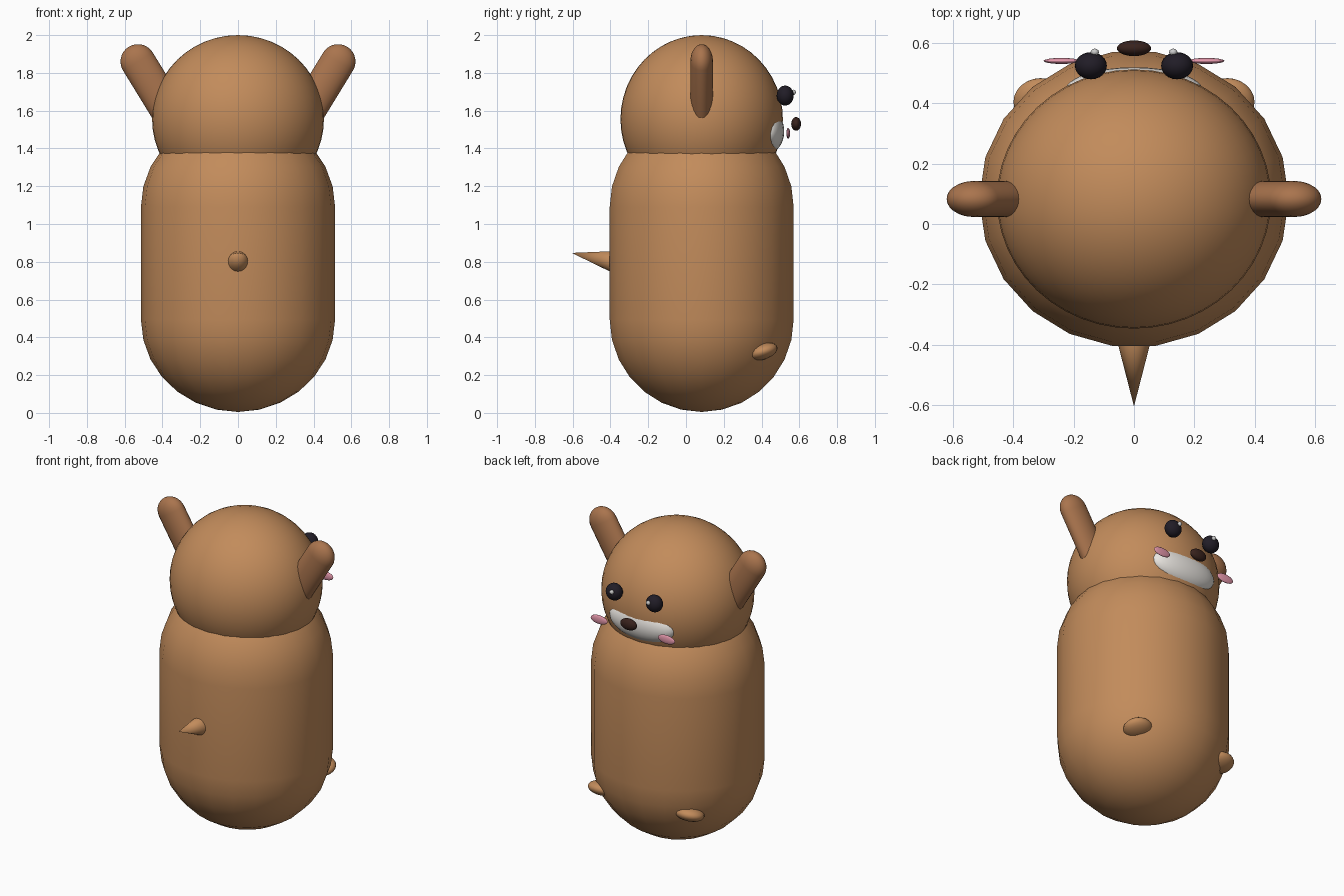
import bpy, bmesh, math
from mathutils import Vector, Matrix

if "Cube" in bpy.data.objects:
    bpy.data.objects.remove(bpy.data.objects["Cube"])


def material(name, rgb):
    m = bpy.data.materials.new(name)
    m.diffuse_color = (*rgb, 1)
    m.use_nodes = True
    m.node_tree.nodes["Principled BSDF"].inputs["Base Color"].default_value = m.diffuse_color
    return m


FUR = material("fur", (0.54, 0.26, 0.105))
EAR = material("ear_fur", (0.40, 0.175, 0.075))
CREAM = material("cream", (0.82, 0.79, 0.75))
DARK = material("eye_dark", (0.015, 0.012, 0.02))
NOSE = material("nose_brown", (0.04, 0.016, 0.012))
PINK = material("pink", (0.80, 0.32, 0.42))
WHITE = material("white", (0.95, 0.95, 0.95))


def finish(name, bm, mat):
    bmesh.ops.recalc_face_normals(bm, faces=bm.faces)
    for f in bm.faces:
        f.smooth = True
    me = bpy.data.meshes.new(name)
    bm.to_mesh(me)
    bm.free()
    me.materials.append(mat)
    ob = bpy.data.objects.new(name, me)
    bpy.context.collection.objects.link(ob)
    bpy.context.view_layer.objects.active = ob
    bpy.ops.object.select_all(action='DESELECT')
    ob.select_set(True)
    bpy.ops.object.shade_smooth_by_angle(angle=math.radians(40))
    return ob


def ellipsoid(name, loc, radii, mat, tilt=0, segs=24):
    bm = bmesh.new()
    bmesh.ops.create_uvsphere(bm, u_segments=segs, v_segments=segs // 2, radius=1)
    bm.transform(Matrix.Translation(loc) @ Matrix.Rotation(tilt, 4, 'X')
                 @ Matrix.Diagonal((*radii, 1)))
    return finish(name, bm, mat)


def capsule(name, rx, ry, rz, low, high, matrix, mat, segs=22, steps=7):
    """Round-ended cylinder; low and high are the centres of the caps."""
    arc = [math.pi / 2 * i / steps for i in range(steps + 1)]
    prof = [(math.sin(a), low - rz * math.cos(a)) for a in arc]
    prof += [(math.cos(a), high + rz * math.sin(a)) for a in arc]
    bm = bmesh.new()
    vs = [bm.verts.new((r, 0, z)) for r, z in prof]
    es = [bm.edges.new(p) for p in zip(vs, vs[1:])]
    bmesh.ops.spin(bm, geom=vs + es, cent=(0, 0, 0), axis=(0, 0, 1),
                   angle=2 * math.pi, steps=segs, use_merge=True)
    bmesh.ops.remove_doubles(bm, verts=bm.verts, dist=1e-5)
    bm.transform(matrix @ Matrix.Diagonal((rx, ry, 1, 1)))
    return finish(name, bm, mat)


CY = 0.083

# Body and head
capsule("body", 0.514, 0.492, 0.49, 0.495, 1.09, Matrix.Translation((0, CY, 0)), FUR)
ellipsoid("head", (0, CY, 1.555), (0.455, 0.43, 0.445), FUR, segs=48)

# Muzzle and nose
ellipsoid("muzzle", (0, 0.44, 1.49), (0.23, 0.08, 0.112), CREAM, segs=32)
ellipsoid("nose", (0, 0.583, 1.53), (0.057, 0.026, 0.036), NOSE)

for side, s in (("left", -1), ("right", 1)):
    # Ears
    m = Matrix.Translation((s * 0.53, CY, 1.86)) @ Matrix.Rotation(s * math.radians(31.5), 4, 'Y')
    capsule(side + "_ear", 0.092, 0.06, 0.092, -0.35, 0, m, EAR, segs=24)
    # Eyes with highlights
    ellipsoid(side + "_eye", (s * 0.143, 0.525, 1.68), (0.053, 0.045, 0.053), DARK)
    ellipsoid(side + "_eye_glint", (s * 0.13, 0.57, 1.697), (0.014, 0.012, 0.014), WHITE, segs=12)
    # Cheeks
    ellipsoid(side + "_cheek", (s * 0.24, 0.541, 1.48), (0.06, 0.01, 0.028), PINK)
    # Feet
    ellipsoid(side + "_foot", (s * 0.31, 0.405, 0.325), (0.09, 0.082, 0.043), FUR, tilt=0.3)

# Tail
base, tip = Vector((0, -0.38, 0.80)), Vector((0, -0.605, 0.847))
axis = tip - base
bm = bmesh.new()
bmesh.ops.create_cone(bm, cap_ends=True, segments=20, radius1=0.058, radius2=0,
                      depth=axis.length)
bm.transform(Matrix.Translation((base + tip) / 2)
             @ axis.to_track_quat('Z', 'Y').to_matrix().to_4x4())
finish("tail", bm, FUR)
